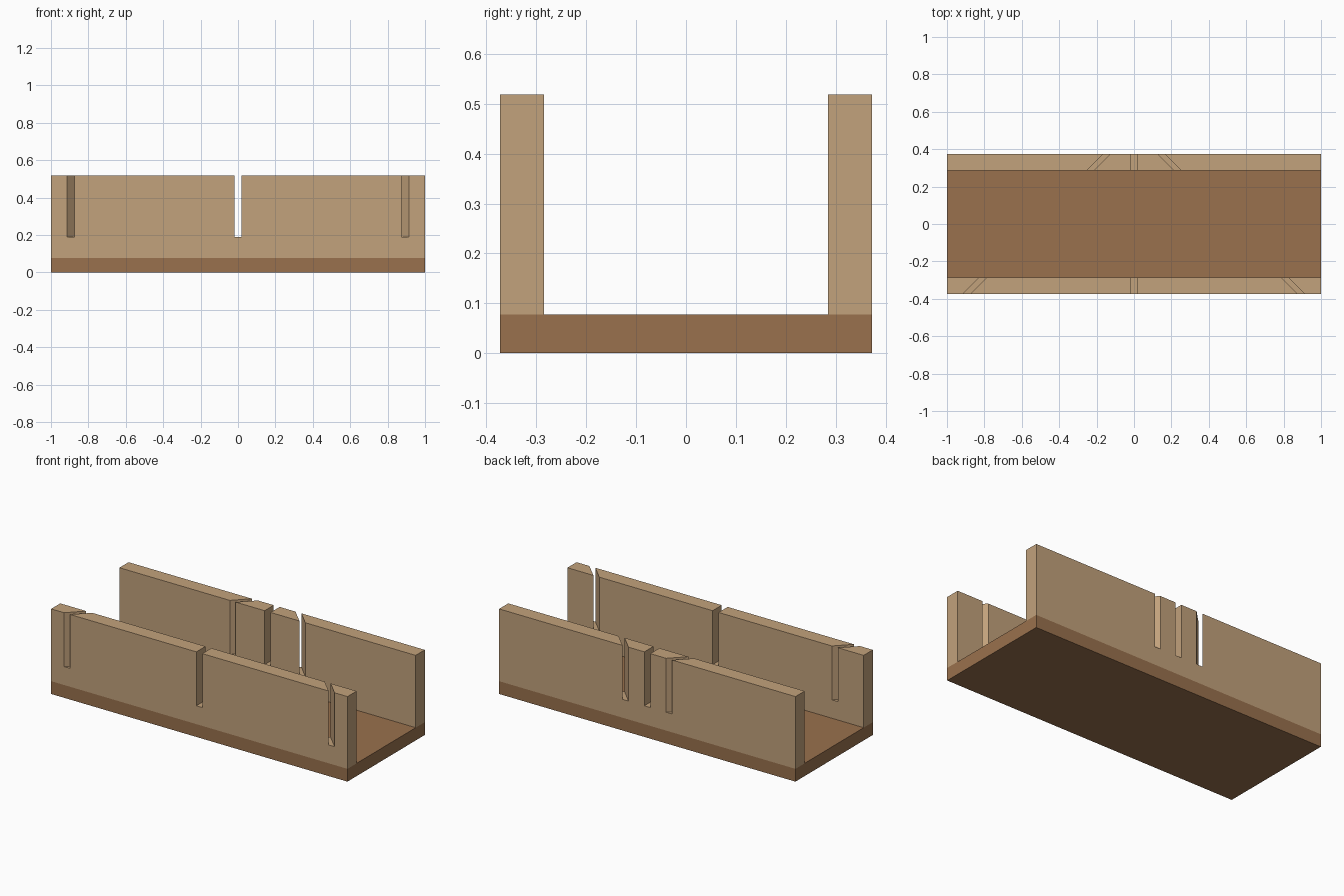
import bpy, bmesh

if "Cube" in bpy.data.objects:
    bpy.data.objects.remove(bpy.data.objects["Cube"])

Y_OUT, Y_IN = 0.373, 0.285
Z_BASE, Z_TOP, Z_SLOT = 0.078, 0.519, 0.19
HALF = 0.02
# saw slots: (x where the cut crosses y = 0, x shift per unit y)
SLOTS = [(-0.52, 1), (0, 0), (0.52, -1)]


def material(name, color):
    m = bpy.data.materials.new(name)
    m.diffuse_color = (*color, 1)
    m.use_nodes = True
    m.node_tree.nodes["Principled BSDF"].inputs["Base Color"].default_value = m.diffuse_color
    return m


def add_object(name, bm, mat):
    bmesh.ops.recalc_face_normals(bm, faces=bm.faces)
    me = bpy.data.meshes.new(name)
    bm.to_mesh(me)
    bm.free()
    me.materials.append(mat)
    ob = bpy.data.objects.new(name, me)
    bpy.context.collection.objects.link(ob)
    return ob


def outline(y):
    # wall side profile, with the notches placed where the saw crosses this y
    pts = [(1, Z_BASE), (-1, Z_BASE), (-1, Z_TOP)]
    for x0, slope in SLOTS:
        x = x0 + slope * y
        pts += [(x - HALF, Z_TOP), (x - HALF, Z_SLOT),
                (x + HALF, Z_SLOT), (x + HALF, Z_TOP)]
    return pts + [(1, Z_TOP)]


def wall(name, y0, y1, mat):
    bm = bmesh.new()
    a, b = [[bm.verts.new((x, y, z)) for x, z in outline(y)] for y in (y0, y1)]
    bm.faces.new(a)
    bm.faces.new(b[::-1])
    for i in range(len(a)):
        bm.faces.new((a[i - 1], b[i - 1], b[i], a[i]))
    return add_object(name, bm, mat)


light_wood = material("light_wood", (0.54, 0.36, 0.20))
dark_wood = material("dark_wood", (0.32, 0.165, 0.075))

# base board
bm = bmesh.new()
bmesh.ops.create_cube(bm, size=1)
for v in bm.verts:
    v.co = (v.co.x * 2, v.co.y * 2 * Y_OUT, (v.co.z + 0.5) * Z_BASE)
add_object("base_board", bm, dark_wood)

# slotted side walls
wall("front_wall", -Y_OUT, -Y_IN, light_wood)
wall("back_wall", Y_IN, Y_OUT, light_wood)
